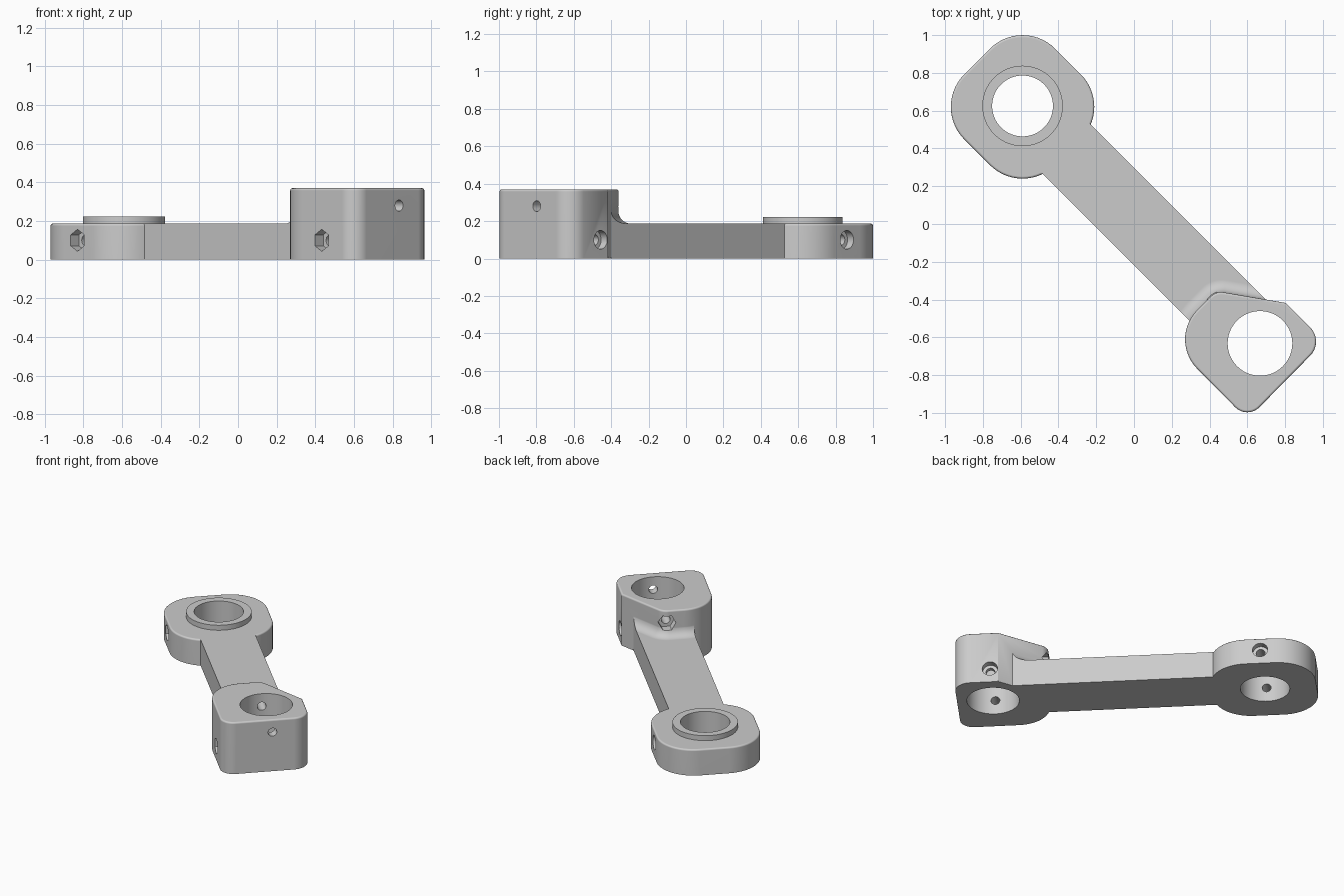
import bpy, bmesh, math
from mathutils import Vector, Matrix

if "Cube" in bpy.data.objects:
    bpy.data.objects.remove(bpy.data.objects["Cube"], do_unlink=True)

GREY = (0.6, 0.6, 0.6, 1)
metal = bpy.data.materials.new("plain_grey")
metal.use_nodes = True
metal.diffuse_color = GREY
metal.node_tree.nodes["Principled BSDF"].inputs["Base Color"].default_value = GREY

PLATE, TALL, BEVEL, FILLET = 0.187, 0.37, 0.012, 0.065
RING = Vector((-0.59, 0.62, 0))
CLAMP = Vector((0.667, -0.632, 0))
ALONG = Vector((1, -1, 0)).normalized()    # from ring end to clamp end
ACROSS = Vector((1, 1, 0)).normalized()


def add_object(name, bm):
    mesh = bpy.data.meshes.new(name)
    bmesh.ops.recalc_face_normals(bm, faces=bm.faces)
    bm.to_mesh(mesh)
    bm.free()
    mesh.materials.append(metal)
    obj = bpy.data.objects.new(name, mesh)
    bpy.context.collection.objects.link(obj)
    return obj


def rounded(corners, steps=14):
    """Counter-clockwise outline from (point, radius) corners."""
    out = []
    for i, (p, r) in enumerate(corners):
        p = Vector(p)
        if r == 0:
            out.append(p)
            continue
        a = (Vector(corners[i - 1][0]) - p).normalized()
        b = (Vector(corners[(i + 1) % len(corners)][0]) - p).normalized()
        half = a.angle(b) / 2
        centre = p + (a + b).normalized() * r / math.sin(half)
        start = p + a * r / math.tan(half) - centre
        turn = math.pi - 2 * half
        for k in range(steps + 1):
            out.append(centre + Matrix.Rotation(turn * k / steps, 2) @ start)
    return out


def offset(outline, d):
    out = []
    for i, p in enumerate(outline):
        e1 = (p - outline[i - 1]).normalized()
        e2 = (outline[(i + 1) % len(outline)] - p).normalized()
        n1, n2 = Vector((e1.y, -e1.x)), Vector((e2.y, -e2.x))
        out.append(p + (n1 + n2) * d / (1 + n1.dot(n2)))
    return out


def stack(name, outline, layers):
    """Loft the outline through (height, offset) layers."""
    bm = bmesh.new()
    rings = [[bm.verts.new((p.x, p.y, z)) for p in offset(outline, d)] for z, d in layers]
    for low, high in zip(rings, rings[1:]):
        for i in range(len(low)):
            bm.faces.new((low[i - 1], low[i], high[i], high[i - 1]))
    bm.faces.new(rings[0][::-1])
    bm.faces.new(rings[-1])
    return add_object(name, bm)


def soft_top(height):
    arc = [k * math.pi / 6 for k in range(4)]
    return [(0, 0)] + [(height - BEVEL * (1 - math.sin(t)), -BEVEL * (1 - math.cos(t))) for t in arc]


def cylinder(name, start, direction, length, radius, sides=48, roll=0):
    bm = bmesh.new()
    spin = direction.to_track_quat('Z', 'Y').to_matrix().to_4x4()
    place = Matrix.Translation(start + direction * length / 2) @ spin @ Matrix.Rotation(roll, 4, 'Z')
    bmesh.ops.create_cone(bm, cap_ends=True, segments=sides, radius1=radius,
                          radius2=radius, depth=length, matrix=place)
    return add_object(name, bm)


def combine(target, tool, operation):
    mod = target.modifiers.new("join", 'BOOLEAN')
    mod.operation, mod.solver, mod.object = operation, 'EXACT', tool
    bpy.context.view_layer.objects.active = target
    bpy.ops.object.modifier_apply(modifier=mod.name)
    bpy.data.objects.remove(tool, do_unlink=True)


def arm_band(name, start, end, low, high):
    mid = ACROSS * 0.028
    pts = [mid + ALONG * u + ACROSS * v for u, v in
           ((start, -0.182), (end, -0.182), (end, 0.182), (start, 0.182))]
    return stack(name, [p.xy for p in pts], [(low, 0), (high, 0)])


# Ring end: rounded diamond plate
reach = 0.34 * math.sqrt(2)
diamond = [((RING.x + reach * x, RING.y + reach * y), 0.244)
           for x, y in ((1, 0), (0, 1), (-1, 0), (0, -1))]
body = stack("link_body", rounded(diamond), soft_top(PLATE))

# Tall clamp end
clamp_outline = rounded([((0.6, -1.035), 0.09), ((1.007, -0.622), 0.106),
                         ((0.804, -0.418), 0), ((0.435, -0.355), 0.08),
                         ((0.18, -0.61), 0.22)])
combine(body, stack("clamp_end", clamp_outline, soft_top(TALL)), 'UNION')

# Arm, and the fillet where it meets the clamp wall
combine(body, arm_band("arm", -0.82, 0.85, 0, PLATE), 'UNION')
sweep = [k * math.pi / 16 for k in range(9)]
curve = [(PLATE + FILLET * (1 - math.cos(t)), FILLET * (1 - math.sin(t))) for t in sweep]
fillet = stack("fillet", clamp_outline,
               [(0.1, FILLET)] + curve[:-1] + [(PLATE + FILLET, -0.001)])
combine(fillet, arm_band("fillet_band", 0.2, 0.85, 0.05, 0.3), 'INTERSECT')
combine(body, fillet, 'UNION')

# Raised collar and the two shaft holes
UP = Vector((0, 0, 1))
collar_spot = RING + Vector((0, 0.005, 0))
combine(body, cylinder("collar", collar_spot + UP * 0.05, UP, 0.173, 0.213, 96), 'UNION')
for spot, radius in ((collar_spot, 0.161), (CLAMP, 0.171)):
    combine(body, cylinder("shaft_hole", spot - UP * 0.1, UP, 0.7, radius, 96), 'DIFFERENCE')

# Cross bolts: through hole, hex nut pocket on one side, round head pocket on the other
for spot, nut_face, head_face in ((RING, 0.34, 0.34), (CLAMP, 0.33, 0.247)):
    at = spot + UP * 0.1
    cuts = [cylinder("bolt_hole", at - ACROSS * 0.6, ACROSS, 1.2, 0.029, 32),
            cylinder("nut_pocket", at - ACROSS * (nut_face - 0.06), -ACROSS, 0.2, 0.057, 6),
            cylinder("head_pocket", at + ACROSS * (head_face - 0.045), ACROSS, 0.2, 0.05, 32)]
    for cut in cuts:
        combine(body, cut, 'DIFFERENCE')

# Upper clamp screw: hole along the arm direction, nut pocket facing the arm
at = CLAMP + UP * 0.28
combine(body, cylinder("screw_hole", at - ALONG * 0.5, ALONG, 1.0, 0.029, 32), 'DIFFERENCE')
combine(body, cylinder("screw_nut_pocket", at - ALONG * 0.3, -ALONG, 0.2, 0.057, 6,
                       math.pi / 6), 'DIFFERENCE')

# Smooth curved walls, crisp edges
bpy.ops.object.select_all(action='DESELECT')
body.select_set(True)
bpy.context.view_layer.objects.active = body
bpy.ops.object.shade_smooth_by_angle(angle=math.radians(35))
weighted = body.modifiers.new("weighted_normals", 'WEIGHTED_NORMAL')
weighted.keep_sharp = True
